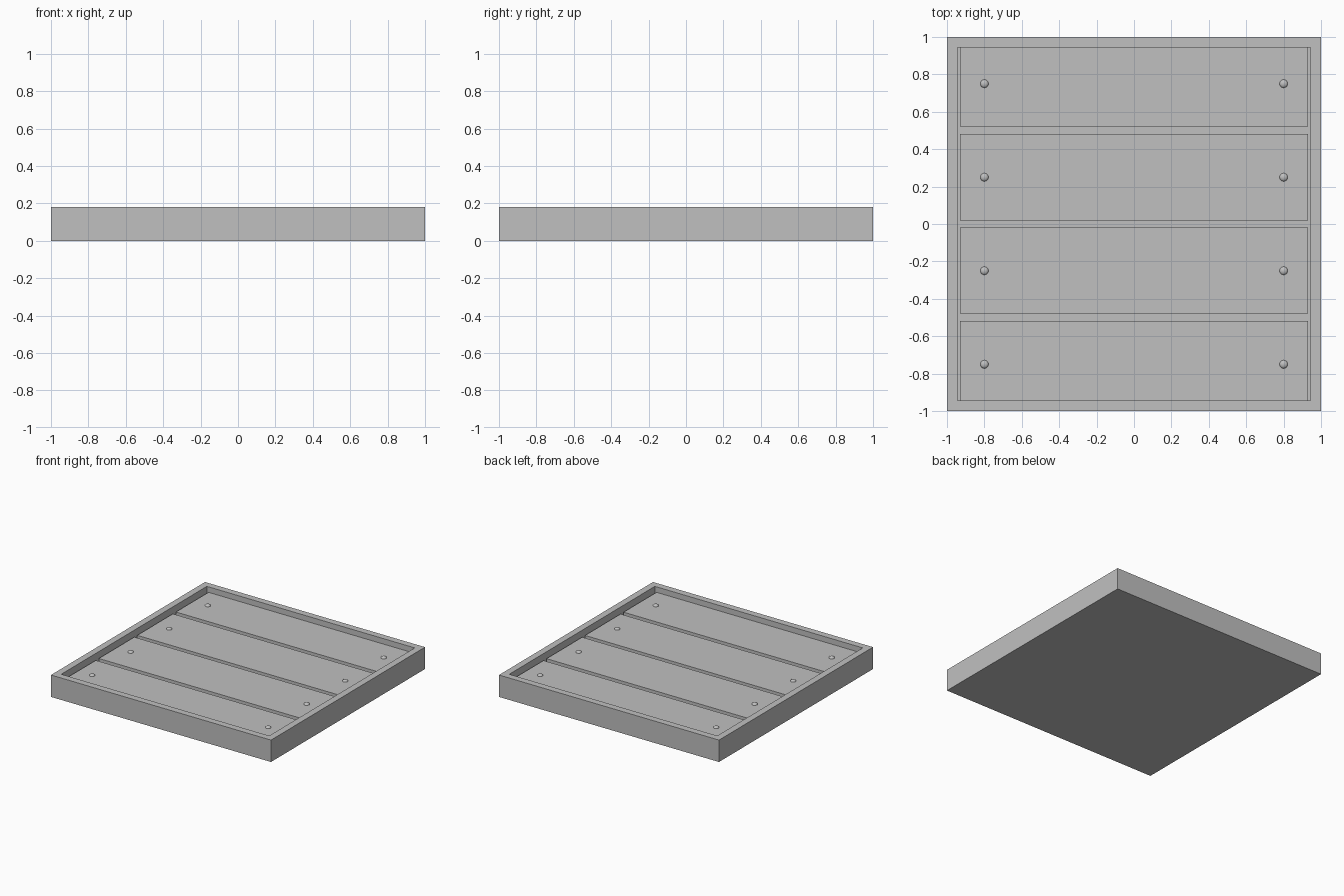
import bpy
import bmesh

if "Cube" in bpy.data.objects:
    bpy.data.objects.remove(bpy.data.objects["Cube"])

grey = bpy.data.materials.new("warm_grey")
grey.diffuse_color = (0.53, 0.53, 0.53, 1)
grey.use_nodes = True
grey.node_tree.nodes["Principled BSDF"].inputs["Base Color"].default_value = grey.diffuse_color

HEIGHT, BASE_TOP, PLANK_TOP = 0.18, 0.10, 0.135
INNER = 0.945


def finish(name, bm):
    mesh = bpy.data.meshes.new(name)
    bm.to_mesh(mesh)
    bm.free()
    mesh.materials.append(grey)
    obj = bpy.data.objects.new(name, mesh)
    bpy.context.collection.objects.link(obj)
    return obj


def box(name, x0, x1, y0, y1, z0, z1):
    bm = bmesh.new()
    bmesh.ops.create_cube(bm, size=1)
    for v in bm.verts:
        v.co.x = x1 if v.co.x > 0 else x0
        v.co.y = y1 if v.co.y > 0 else y0
        v.co.z = z1 if v.co.z > 0 else z0
    return finish(name, bm)


def dome(name, x, y, z, radius, height):
    # shallow rounded stud, lower half removed
    bm = bmesh.new()
    bmesh.ops.create_uvsphere(bm, u_segments=20, v_segments=10, radius=radius)
    low = [v for v in bm.verts if v.co.z < -1e-5]
    bmesh.ops.delete(bm, geom=low, context='VERTS')
    for v in bm.verts:
        v.co = (v.co.x + x, v.co.y + y, z + v.co.z * height / radius)
    for f in bm.faces:
        f.smooth = True
    return finish(name, bm)


# Solid base and the raised rim around it
box("base", -1, 1, -1, 1, 0, BASE_TOP)
box("front_rail", -1, 1, -1, -INNER, BASE_TOP, HEIGHT)
box("back_rail", -1, 1, INNER, 1, BASE_TOP, HEIGHT)
box("left_rail", -1, -INNER, -INNER, INNER, BASE_TOP, HEIGHT)
box("right_rail", INNER, 1, -INNER, INNER, BASE_TOP, HEIGHT)

# Four planks with narrow gaps, a stud near each end
spans = [(-INNER, -0.518), (-0.478, -0.018), (0.02, 0.482), (0.522, INNER)]
for i, (y0, y1) in enumerate(spans):
    box(f"plank_{i + 1}", -0.93, 0.93, y0, y1, BASE_TOP, PLANK_TOP)
    for side, x in (("left", -0.8), ("right", 0.8)):
        dome(f"stud_{side}_{i + 1}", x, -0.75 + 0.5 * i, PLANK_TOP, 0.022, 0.013)
